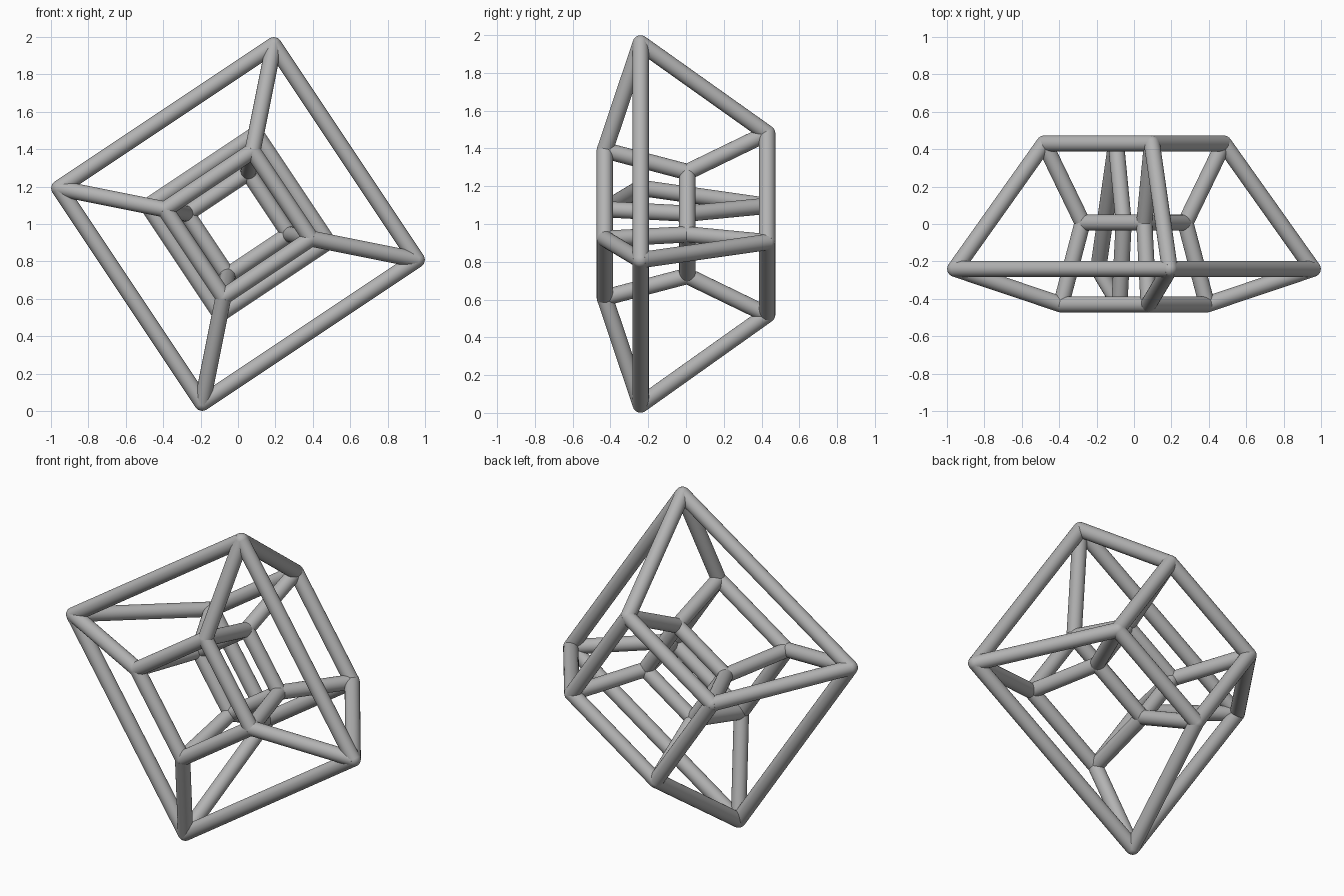
import bpy
from mathutils import Vector

if "Cube" in bpy.data.objects:
    bpy.data.objects.remove(bpy.data.objects["Cube"], do_unlink=True)

ROD = 0.043
CENTRE_Z = 1.0

# One plain grey for the whole frame
grey = bpy.data.materials.new("plain_grey")
grey.use_nodes = True
colour = (0.45, 0.45, 0.45, 1)
grey.diffuse_color = colour
grey.node_tree.nodes["Principled BSDF"].inputs["Base Color"].default_value = colour


def finish(name):
    obj = bpy.context.object
    obj.name = name
    obj.data.materials.append(grey)
    bpy.ops.object.shade_smooth_by_angle()


def rod(name, a, b):
    d = b - a
    bpy.ops.mesh.primitive_cylinder_add(
        vertices=24, radius=ROD, depth=d.length, location=(a + b) / 2,
        rotation=d.to_track_quat("Z", "Y").to_euler())
    finish(name)


def joint(name, p):
    bpy.ops.mesh.primitive_uv_sphere_add(
        segments=24, ring_count=12, radius=ROD, location=p)
    finish(name)


def square(y, size):
    """Corners of a tilted square, found by quarter turns of one corner."""
    x, z = 0.2 * size, size
    corners = []
    for _ in range(4):
        corners.append(Vector((x, y, CENTRE_Z + z)))
        x, z = -z, x
    return corners


# Four nested squares, each linked to the next in a closed cycle
rings = [
    ("outer", square(-0.24, 0.956)),
    ("front", square(-0.43, 0.39)),
    ("inner", square(0.007, 0.275)),
    ("back", square(0.43, 0.48)),
]

for r, (name, corners) in enumerate(rings):
    next_name, next_corners = rings[(r + 1) % 4]
    for i in range(4):
        joint(f"{name}_joint_{i + 1}", corners[i])
        rod(f"{name}_square_rod_{i + 1}", corners[i], corners[(i + 1) % 4])
        rod(f"{name}_to_{next_name}_rod_{i + 1}", corners[i], next_corners[i])
